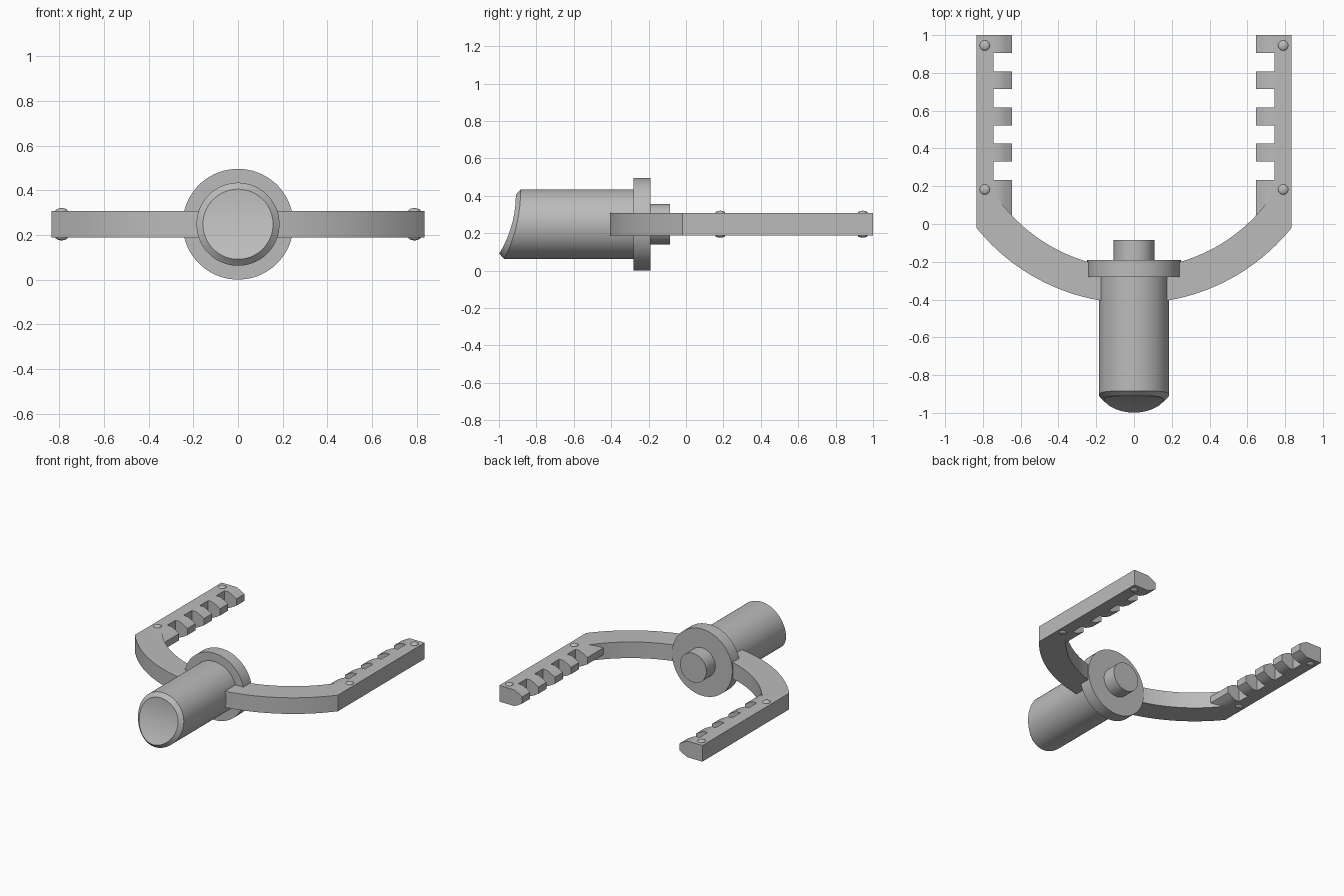
import bpy, bmesh, math
from mathutils import Vector

cube = bpy.data.objects.get("Cube")
if cube:
    bpy.data.objects.remove(cube, do_unlink=True)

grey = bpy.data.materials.new("plain_grey")
grey.use_nodes = True
grey.diffuse_color = (0.5, 0.5, 0.5, 1)
grey.node_tree.nodes["Principled BSDF"].inputs["Base Color"].default_value = (0.5, 0.5, 0.5, 1)

MID = 0.248          # height of the centre line
HALF = 0.06          # half thickness of the arms
SIDES = 64


def finish(name, bm, mirror=False, angle=25):
    """Turn a bmesh into a named object with crisp edges."""
    bmesh.ops.recalc_face_normals(bm, faces=bm.faces)
    mesh = bpy.data.meshes.new(name)
    bm.to_mesh(mesh)
    bm.free()
    mesh.materials.append(grey)
    mesh.shade_smooth()
    mesh.set_sharp_from_angle(angle=math.radians(angle))
    obj = bpy.data.objects.new(name, mesh)
    bpy.context.collection.objects.link(obj)
    if mirror:
        obj.modifiers.new("mirror", "MIRROR").use_axis = (True, False, False)
    return obj


def prism(bm, outline, depth):
    """Extrude a closed outline of 3D points along a vector."""
    face = bm.faces.new([bm.verts.new(p) for p in outline])
    out = bmesh.ops.extrude_face_region(bm, geom=[face], use_keep_orig=True)
    verts = [g for g in out["geom"] if isinstance(g, bmesh.types.BMVert)]
    bmesh.ops.translate(bm, verts=verts, vec=Vector(depth))


def ring(radius, y):
    """Circle around the y axis; y may be a function of height."""
    pts = []
    for i in range(SIDES):
        a = 2 * math.pi * (i + 0.5) / SIDES
        z = radius * math.cos(a)
        pts.append((radius * math.sin(a), y(z) if callable(y) else y, MID + z))
    return pts


def disc(name, radius, y0, y1):
    bm = bmesh.new()
    prism(bm, ring(radius, y0), (0, y1 - y0, 0))
    finish(name, bm)


disc("collar", 0.248, -0.28, -0.19)
disc("rear_pin", 0.108, -0.2, -0.085)

# Round handle with a hollowed, chamfered front end
RIM, TUBE, SCOOP = 0.157, 0.186, 0.6


def scoop(z):
    drop = RIM - max(-RIM, min(RIM, z))
    return -0.91 - SCOOP + math.sqrt(SCOOP ** 2 - drop ** 2)


bm = bmesh.new()
loops = [[bm.verts.new(p) for p in ring(r, y)] for r, y in (
    (TUBE, -0.22),
    (TUBE, lambda z: scoop(z * RIM / TUBE) + 0.026),
    (RIM, scoop))]
for a, b in zip(loops, loops[1:]):
    for i in range(SIDES):
        j = (i + 1) % SIDES
        bm.faces.new((a[i], a[j], b[j], b[i]))
bm.faces.new(loops[0])
front = loops[-1]
for i in range(SIDES // 2 - 1):
    bm.faces.new((front[i], front[i + 1], front[-2 - i], front[-1 - i]))
finish("handle", bm)

# Fork arms: curved shoulder running into a straight bar
CY, R_IN, R_OUT = 0.65, 0.885, 1.07
X_ROOT, X_BAR, X_OUT = 0.1, 0.745, 0.835


def arc(radius, x0, x1, steps=20):
    a0, a1 = math.asin(x0 / radius), math.asin(x1 / radius)
    angles = [a0 + (a1 - a0) * i / steps for i in range(steps + 1)]
    return [(radius * math.sin(a), CY - radius * math.cos(a)) for a in angles]


outline = arc(R_OUT, X_ROOT, X_OUT) + [(X_OUT, 1), (X_BAR, 1)] + arc(R_IN, X_BAR, X_ROOT)
bm = bmesh.new()
prism(bm, [(x, y, MID - HALF) for x, y in outline], (0, 0, 2 * HALF))
finish("fork_arm", bm, mirror=True)

# Teeth along the inside of each bar, thinning towards the tip
upper = [(0.75, HALF), (0.712, HALF), (0.68, 0.045), (0.647, 0.025)]
section = upper + [(x, -z) for x, z in reversed(upper)]
bm = bmesh.new()
for i in range(5):
    top = 1 - 0.1915 * i
    low = top - 0.095 if i < 4 else 0.03
    prism(bm, [(x, low, MID + z) for x, z in section], (0, top - low, 0))
finish("teeth", bm, mirror=True, angle=40)

# Small domed rivets on both faces of each bar
bm = bmesh.new()
for y in (0.183, 0.945):
    for side in (-1, 1):
        dome = bmesh.ops.create_uvsphere(bm, u_segments=20, v_segments=12, radius=0.027)["verts"]
        bmesh.ops.scale(bm, verts=dome, vec=(1, 1, 0.45))
        bmesh.ops.translate(bm, verts=dome, vec=(0.79, y, MID + side * HALF))
finish("rivets", bm, mirror=True)
